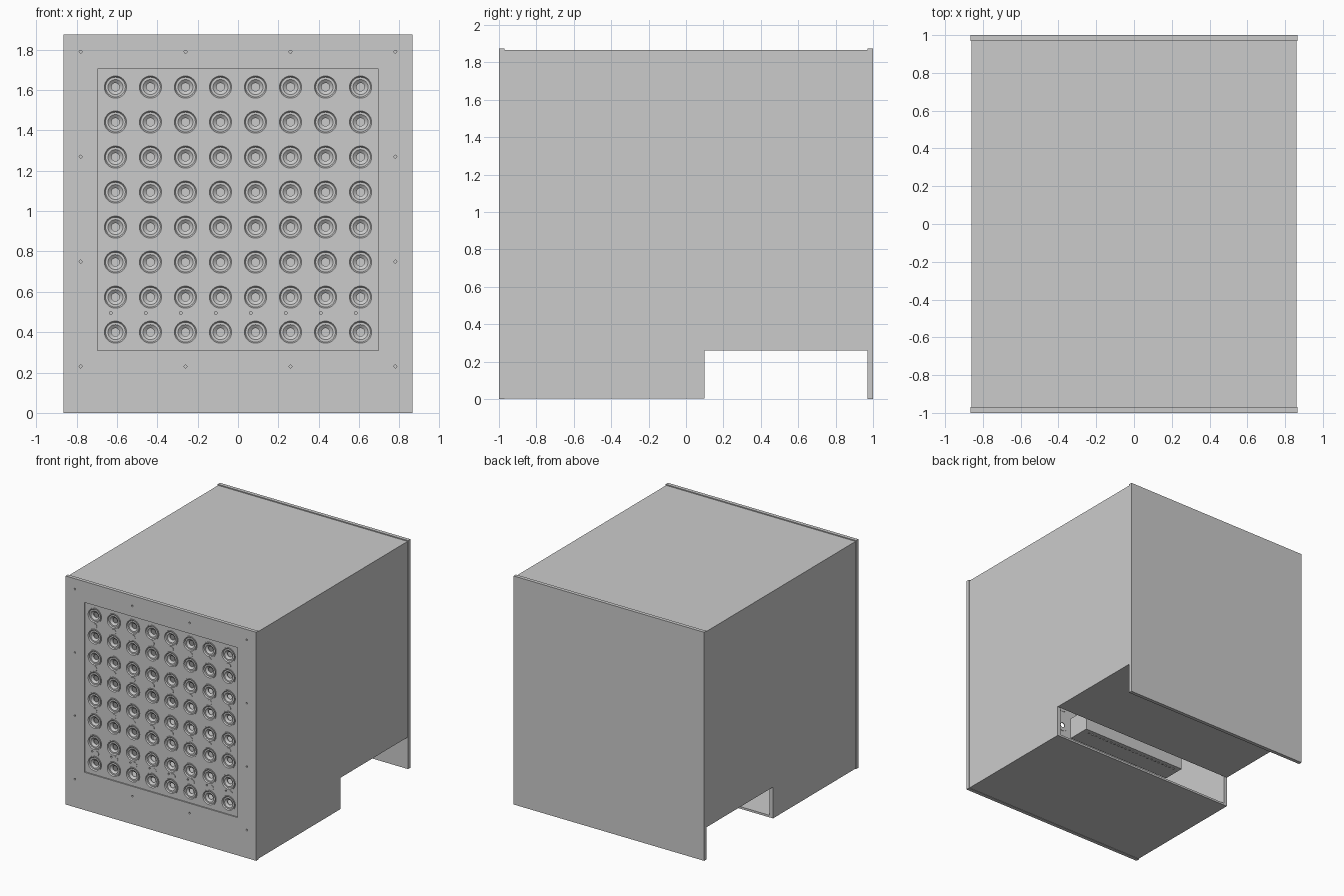
import bpy, bmesh, math
from mathutils import Matrix, Vector

if "Cube" in bpy.data.objects:
    bpy.data.objects.remove(bpy.data.objects["Cube"])

def finish(name, bm):
    bmesh.ops.recalc_face_normals(bm, faces=bm.faces)
    me = bpy.data.meshes.new(name)
    bm.to_mesh(me)
    bm.free()
    ob = bpy.data.objects.new(name, me)
    bpy.context.collection.objects.link(ob)
    return ob

def add_box(bm, x0, x1, y0, y1, z0, z1):
    m = Matrix.Translation(((x0+x1)/2, (y0+y1)/2, (z0+z1)/2)) @ Matrix.Diagonal((x1-x0, y1-y0, z1-z0, 1))
    bmesh.ops.create_cube(bm, size=1, matrix=m)

def box(name, *b):
    bm = bmesh.new()
    add_box(bm, *b)
    return finish(name, bm)

def add_cyl(bm, x, z, r, y0, y1, seg=24):
    m = Matrix.Translation((x, (y0+y1)/2, z)) @ Matrix.Rotation(math.pi/2, 4, 'X')
    bmesh.ops.create_cone(bm, cap_ends=True, segments=seg, radius1=r, radius2=r, depth=y1-y0, matrix=m)

def cut(ob, bm):
    cutter = finish("cutter", bm)
    cutter.hide_render = True
    mod = ob.modifiers.new("cut", 'BOOLEAN')
    mod.operation = 'DIFFERENCE'
    mod.solver = 'EXACT'
    mod.object = cutter
    bpy.context.view_layer.objects.active = ob
    bpy.ops.object.modifier_apply(modifier=mod.name)
    bpy.data.objects.remove(cutter, do_unlink=True)

W, T, H = 0.86, 0.03, 1.867          # body half width, board thickness, body top
NY, NZ = 0.10, 0.26                  # rear notch corner
cols = [(i-3.5)*0.1735 for i in range(8)]
rows = [0.40 + i*0.1735 for i in range(8)]

# side boards with the rear notch
for side, x in (("right", W-T), ("left", -W)):
    bm = bmesh.new()
    prof = [(-0.97, 0.003), (NY, 0.003), (NY, NZ), (0.97, NZ), (0.97, H), (-0.97, H)]
    f = bm.faces.new([bm.verts.new((x, y, z)) for y, z in prof])
    ext = bmesh.ops.extrude_face_region(bm, geom=[f])["geom"]
    bmesh.ops.translate(bm, vec=Vector((T, 0, 0)), verts=[v for v in ext if isinstance(v, bmesh.types.BMVert)])
    finish(side + "_side_board", bm)

# remaining cabinet boards
box("top_board", -W+T, W-T, -0.97, 0.97, H-T, H)
box("bottom_board", -W+T, W-T, -0.97, NY, 0.003, 0.02)
box("notch_ceiling", -W+T, W-T, NY, 0.97, NZ, NZ+0.02)
box("back_board", -0.865, 0.865, 0.97, 1.0, 0, 1.875)

# front frame with panel opening and screw holes
frame = box("front_frame", -0.865, 0.865, -1.0, -0.97, 0, 1.875)
bm = bmesh.new()
add_box(bm, -0.695, 0.695, -1.1, -0.9, 0.31, 1.703)
for x in (-0.78, -0.26, 0.26, 0.78):
    for z in (0.23, 0.75, 1.27, 1.79):
        if abs(x) > 0.5 or z < 0.3 or z > 1.72:
            add_cyl(bm, x, z, 0.007, -1.1, -0.985, 12)
cut(frame, bm)

# recessed panel with speaker holes and small holes in the lowest gap
panel = box("speaker_panel", -0.695, 0.695, -0.99, -0.97, 0.31, 1.703)
bm = bmesh.new()
for x in cols:
    for z in rows:
        add_cyl(bm, x, z, 0.052, -1.1, -0.9, 32)
    add_cyl(bm, x-0.023, 0.495, 0.007, -1.1, -0.98, 12)
cut(panel, bm)

# one lathed speaker ring, shared by the grid
prof = [(0.062, -0.990), (0.062, -0.997), (0.055, -0.997), (0.049, -0.988),
        (0.037, -0.988), (0.020, -0.975), (0.020, -0.968), (0.051, -0.968), (0.051, -0.990)]
N = 32
bm = bmesh.new()
rings = [[bm.verts.new((r*math.cos(2*math.pi*k/N), y, r*math.sin(2*math.pi*k/N))) for k in range(N)]
         for r, y in prof]
for i in range(len(rings)):
    a, b = rings[i], rings[(i+1) % len(rings)]
    for k in range(N):
        bm.faces.new((a[k], a[(k+1) % N], b[(k+1) % N], b[k]))
speaker = finish("speaker", bm)
bpy.context.view_layer.objects.active = speaker
speaker.select_set(True)
bpy.ops.object.shade_smooth_by_angle(angle=math.radians(25))
for i, x in enumerate(cols):
    for j, z in enumerate(rows):
        ob = speaker if i == j == 0 else speaker.copy()
        if ob is not speaker:
            bpy.context.collection.objects.link(ob)
        ob.location = (x, 0, z)

# round caps between each pair of rows
bm = bmesh.new()
for x in cols:
    for j in range(0, 8, 2):
        add_cyl(bm, x + (0.017 if j == 0 else 0), rows[j]+0.087, 0.021, -0.993, -0.975)
finish("indicator_caps", bm)

# electronics unit hanging inside, with a row of pins beneath
box("electronics_unit", -0.485, 0.485, -0.19, 0.0, 0.243, 0.42)
bm = bmesh.new()
for i in range(24):
    x = -0.43 + i*0.86/23
    add_box(bm, x-0.006, x+0.006, -0.04, -0.03, 0.237, 0.245)
finish("unit_pins", bm)
